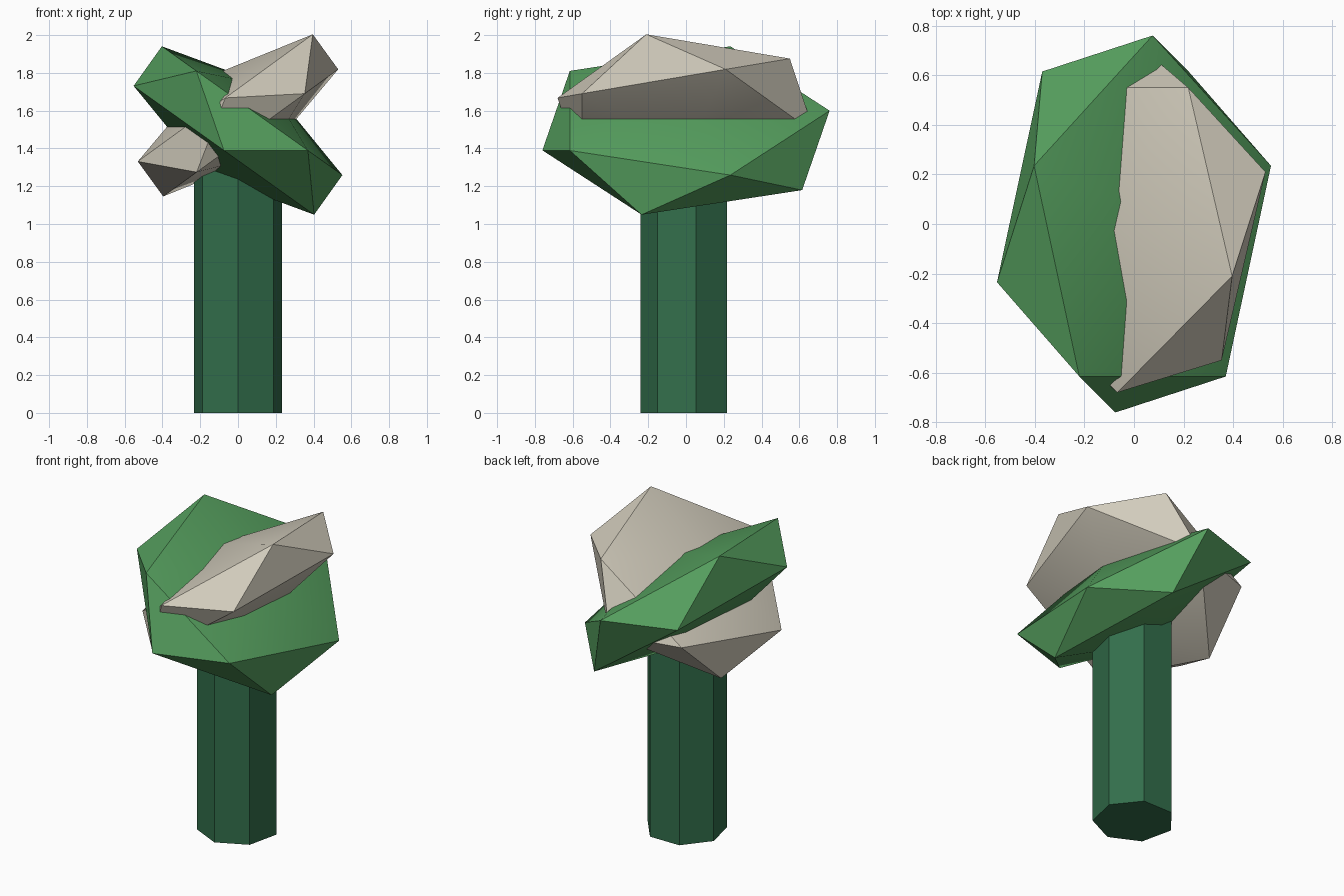
import bpy
import bmesh
from math import cos, sin, pi, radians
from mathutils import Matrix

cube = bpy.data.objects.get("Cube")
if cube:
    bpy.data.objects.remove(cube, do_unlink=True)


def make_material(name, rgb):
    color = (*rgb, 1.0)
    mat = bpy.data.materials.new(name)
    mat.use_nodes = True
    mat.diffuse_color = color
    bsdf = mat.node_tree.nodes["Principled BSDF"]
    bsdf.inputs["Base Color"].default_value = color
    bsdf.inputs["Roughness"].default_value = 0.9
    return mat


def finish(bm, name, mat):
    bmesh.ops.recalc_face_normals(bm, faces=bm.faces[:])
    mesh = bpy.data.meshes.new(name)
    bm.to_mesh(mesh)
    bm.free()
    mesh.materials.append(mat)
    mesh.shade_smooth()
    mesh.set_sharp_from_angle(angle=radians(30))
    obj = bpy.data.objects.new(name, mesh)
    bpy.context.collection.objects.link(obj)
    return obj


def clump(name, mat, height, scale, turn, tilt):
    """Flattened icosahedron, turned about z and then tilted about y."""
    bm = bmesh.new()
    bmesh.ops.create_icosphere(bm, subdivisions=1, radius=1.0)
    bm.transform(Matrix.Translation((0, 0, height))
                 @ Matrix.Rotation(radians(tilt), 4, "Y")
                 @ Matrix.Rotation(radians(turn), 4, "Z")
                 @ Matrix.Diagonal((*scale, 1.0)))
    return finish(bm, name, mat)


def prism(name, mat, sides, radius, height):
    """Upright prism with one corner facing the front."""
    bm = bmesh.new()
    angles = [2 * pi * i / sides - pi / 2 for i in range(sides)]
    base = bm.faces.new([bm.verts.new((radius * cos(a), radius * sin(a), 0))
                         for a in angles])
    top = bmesh.ops.extrude_face_region(bm, geom=[base], use_keep_orig=True)
    verts = [v for v in top["geom"] if isinstance(v, bmesh.types.BMVert)]
    bmesh.ops.translate(bm, verts=verts, vec=(0, 0, height))
    return finish(bm, name, mat)


leaf_green = make_material("leaf green", (0.09, 0.34, 0.11))
pale_stone = make_material("pale stone", (0.64, 0.60, 0.50))
trunk_green = make_material("dark trunk green", (0.032, 0.155, 0.07))

# Trunk, ending inside the crown
prism("trunk", trunk_green, 7, 0.24, 1.4)

# Two crossing crown clumps
clump("green_crown", leaf_green, 1.495, (0.85, 0.69, 0.288), 90, 35.5)
clump("pale_crown", pale_stone, 1.575, (0.76, 0.673, 0.256), -90, -36)
